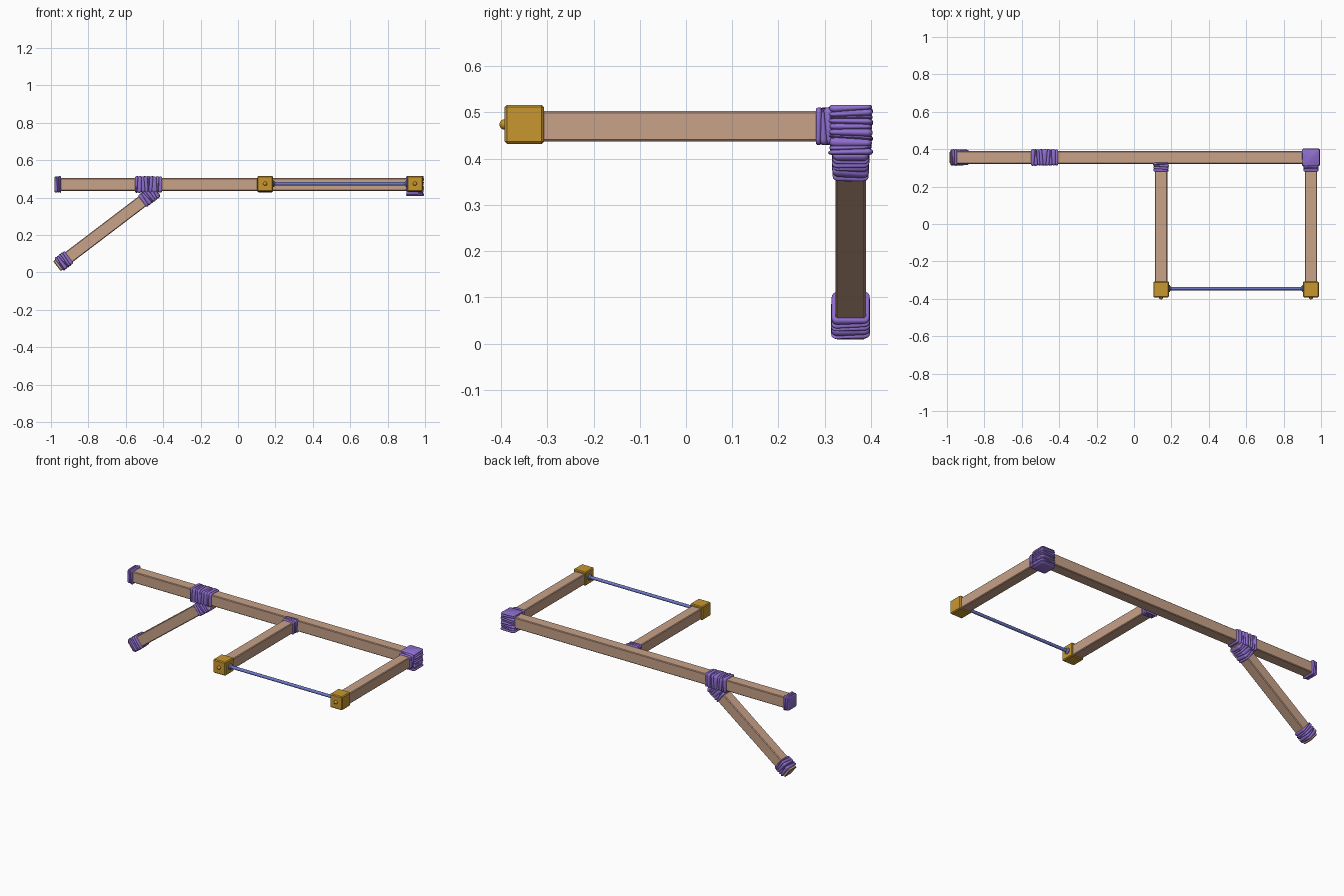
import bpy
import bmesh
import math
import random
from mathutils import Vector, Matrix

random.seed(4)
if "Cube" in bpy.data.objects:
    bpy.data.objects.remove(bpy.data.objects["Cube"], do_unlink=True)


def material(name, rgb):
    mat = bpy.data.materials.new(name)
    mat.use_nodes = True
    mat.diffuse_color = (*rgb, 1)
    mat.node_tree.nodes["Principled BSDF"].inputs["Base Color"].default_value = (*rgb, 1)
    return mat


wood = material("tan wood", (0.58, 0.36, 0.25))
cord = material("purple cord", (0.28, 0.16, 0.63))
brass = material("gold brass", (0.58, 0.31, 0.03))
steel = material("blue steel", (0.16, 0.19, 0.58))


def finish(name, bm, mat, smooth=None):
    bmesh.ops.recalc_face_normals(bm, faces=bm.faces)
    mesh = bpy.data.meshes.new(name)
    bm.to_mesh(mesh)
    bm.free()
    mesh.materials.append(mat)
    obj = bpy.data.objects.new(name, mesh)
    bpy.context.collection.objects.link(obj)
    if smooth:
        bpy.ops.object.select_all(action="DESELECT")
        obj.select_set(True)
        bpy.context.view_layer.objects.active = obj
        bpy.ops.object.shade_smooth_by_angle(angle=math.radians(smooth))
    return obj


def frame(start, end):
    """Matrix whose z axis runs from start to end."""
    axis = (end - start).normalized()
    side = Vector((1, 0, 0)) if abs(axis.y) > 0.9 else Vector((0, 1, 0))
    rot = Matrix((side, axis.cross(side), axis)).transposed().to_4x4()
    return Matrix.Translation(start) @ rot


def beam(name, start, end, half, mat, bevel):
    start, end = Vector(start), Vector(end)
    length = (end - start).length
    bm = bmesh.new()
    bmesh.ops.create_cube(bm, size=1)
    bmesh.ops.scale(bm, vec=(half * 2, half * 2, length), verts=bm.verts)
    bmesh.ops.translate(bm, vec=(0, 0, length / 2), verts=bm.verts)
    bmesh.ops.bevel(bm, geom=bm.edges[:], offset=bevel, segments=1, affect="EDGES")
    bmesh.ops.transform(bm, matrix=frame(start, end), verts=bm.verts)
    return finish(name, bm, mat)


def lathe(name, start, end, profile, mat, sides=12):
    """Turned part: profile is (fraction along axis, radius)."""
    start, end = Vector(start), Vector(end)
    length = (end - start).length
    loops = [[Vector((r * math.cos(a), r * math.sin(a), t * length))
              for a in (math.tau * i / sides for i in range(sides))] for t, r in profile]
    return loft(name, loops, frame(start, end), mat, 40)


def loft(name, loops, matrix, mat, smooth):
    bm = bmesh.new()
    rings = [[bm.verts.new(matrix @ p) for p in loop] for loop in loops]
    for a, b in zip(rings, rings[1:]):
        for i in range(len(a)):
            j = (i + 1) % len(a)
            bm.faces.new((a[i], a[j], b[j], b[i]))
    bm.faces.new(rings[0])
    bm.faces.new(rings[-1])
    return finish(name, bm, mat, smooth)


def rounded_square(half, radius, segments=4):
    points = []
    for corner in range(4):
        mid = math.pi / 4 + corner * math.pi / 2
        cx = math.copysign(half - radius, math.cos(mid))
        cy = math.copysign(half - radius, math.sin(mid))
        for s in range(segments + 1):
            a = corner * math.pi / 2 + s * math.pi / 2 / segments
            points.append((cx + radius * math.cos(a), cy + radius * math.sin(a)))
    return points


def lashing(name, start, end, half, turns):
    """Cord wound around a square beam, each turn a little uneven."""
    start, end = Vector(start), Vector(end)
    pitch = (end - start).length / turns
    steps = 6
    tilts = [0] + [(random.uniform(-.35, .35), random.uniform(-.35, .35))
                   for _ in range(turns - 1)] + [0]
    tilts[0] = tilts[-1] = (0, 0)
    loops = []
    for turn in range(turns):
        bulk = random.uniform(-0.0025, 0.0005)
        for s in range(steps + (turn == turns - 1)):
            f = s / steps
            size = half - 0.006 + (0.006 + bulk) * math.sin(math.pi * f) ** 0.6
            lean = [a + (b - a) * f for a, b in zip(tilts[turn], tilts[turn + 1])]
            loops.append([Vector((x, y, pitch * (turn + f + (lean[0] * x + lean[1] * y) / half)))
                          for x, y in rounded_square(size, 0.012)])
    return loft(name, loops, frame(start, end), cord, 50)


BACK, HIGH = 0.356, 0.47
LEFT, MID = 0.946, 0.145

# Long rail and slanted leg
beam("main_rail", (-0.972, BACK, HIGH), (0.98, BACK, HIGH), 0.034, wood, 0.004)
foot = Vector((-0.968, BACK, 0.033))
slope = Vector((0.796, 0, 0.605))
beam("slanted_leg", foot, foot + slope * 0.67, 0.033, wood, 0.004)

# Cord lashings on rail and leg
lashing("rail_end_lashing", (-0.98, BACK, HIGH), (-0.946, BACK, HIGH), 0.045, 3)
lashing("rail_middle_lashing", (-0.55, BACK, HIGH), (-0.406, BACK, HIGH), 0.045, 9)
lashing("foot_lashing", foot + slope * 0.014, foot + slope * 0.08, 0.043, 5)
lashing("leg_top_lashing", foot + slope * 0.573, foot + slope * 0.665, 0.041, 6)
lashing("corner_lashing", (LEFT, BACK, 0.408), (LEFT, BACK, 0.516), 0.048, 10)

# Two arms with brass end blocks and pegs
for side, x in (("middle", MID), ("left", LEFT)):
    beam(side + "_arm", (x, -0.32, HIGH), (x, 0.33, HIGH), 0.033, wood, 0.004)
    lashing(side + "_arm_lashing", (x, 0.281, HIGH), (x, 0.328, HIGH), 0.043, 4)
    beam(side + "_end_block", (x, -0.392, 0.474), (x, -0.307, 0.474), 0.042, brass, 0.005)
    lathe(side + "_peg", (x, -0.385, 0.474), (x, -0.403, 0.474),
          [(0, .011), (.6, .011), (.85, .008), (1, .003)], brass)

# Cross rod with flared collars
lathe("cross_rod", (MID + 0.04, -0.345, 0.474), (LEFT - 0.04, -0.345, 0.474),
      [(0, .018), (.008, .018), (.018, .0095), (.982, .0095), (.992, .018), (1, .018)], steel)
